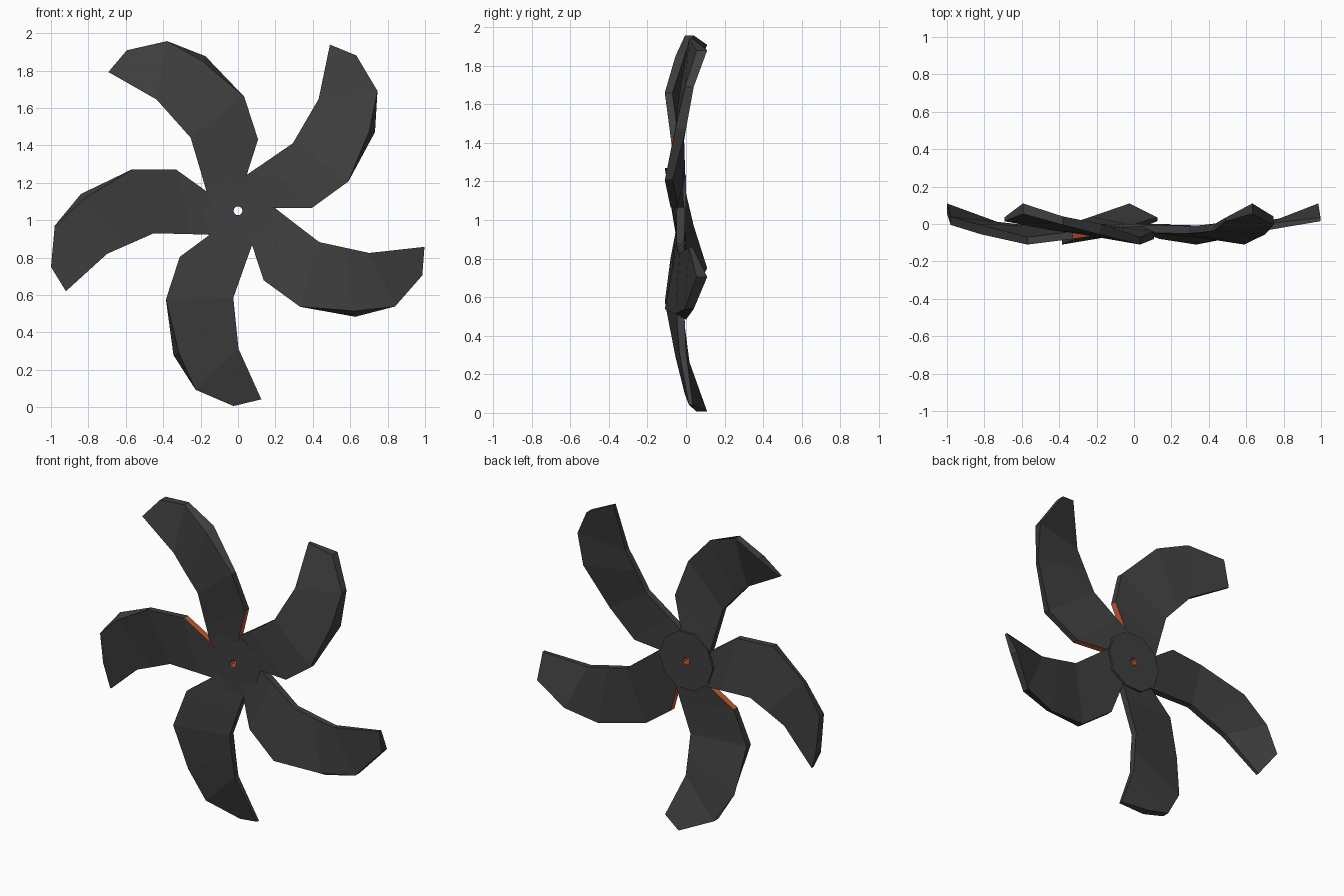
import bpy, math

if "Cube" in bpy.data.objects:
    bpy.data.objects.remove(bpy.data.objects["Cube"])

def material(name, rgb):
    m = bpy.data.materials.new(name)
    m.diffuse_color = (*rgb, 1)
    m.use_nodes = True
    m.node_tree.nodes["Principled BSDF"].inputs["Base Color"].default_value = m.diffuse_color
    return m

dark = material("dark grey", (0.05, 0.05, 0.05))
orange = material("orange", (0.55, 0.10, 0.03))
HUB_Z = 1.05

def mesh_object(name, verts, faces, orange_faces=()):
    me = bpy.data.meshes.new(name)
    me.from_pydata(verts, [], faces)
    me.materials.append(dark)
    me.materials.append(orange)
    for i in orange_faces:
        me.polygons[i].material_index = 1
    ob = bpy.data.objects.new(name, me)
    ob.location.z = HUB_Z
    bpy.context.collection.objects.link(ob)
    return ob

# Blade edges relative to the hub centre: (x, z, front y, back y)
leading = [(-0.05, 0.055, -0.047, -0.003), (-0.33, 0.22, -0.08, -0.04),
           (-0.57, 0.22, -0.11, -0.07), (-0.84, 0.09, -0.055, 0.0),
           (-0.98, -0.08, -0.005, 0.04), (-1.0, -0.30, 0.055, 0.11)]
trailing = [(-0.05, -0.13, -0.047, -0.003), (-0.25, -0.125, -0.049, -0.006),
            (-0.45, -0.12, -0.05, -0.01), (-0.575, -0.175, -0.045, -0.006),
            (-0.70, -0.23, -0.035, 0.0), (-0.92, -0.43, 0.015, 0.035)]

# Each section gives four points: front leading, front trailing, back trailing, back leading
verts = []
for i, (l, t) in enumerate(zip(leading, trailing)):
    inset = 0.022 if i == 3 else 0
    verts += [(l[0] + inset, l[2], l[1] - inset), (t[0], t[2], t[1]),
              (t[0], t[3], t[1]), (l[0], l[3], l[1])]
faces, orange_faces = [(0, 1, 2, 3)], []
for s in range(len(leading) - 1):
    for k in range(4):
        a, b = 4 * s + k, 4 * s + (k + 1) % 4
        if s == 0 and k == 3:          # painted inner leading edge
            orange_faces.append(len(faces))
        faces.append((a, a + 4, b + 4, b))
e = len(verts) - 4
faces.append((e + 3, e + 2, e + 1, e))

# Five swept blades
for n in range(5):
    blade = mesh_object(f"blade_{n + 1}", verts, faces, orange_faces)
    blade.rotation_euler.y = math.radians(72 * n)

# Hub ring with small centre hole
N = 10
hub_v, hub_f = [], []
for i in range(N):
    a = math.tau * i / N
    for r, y in ((0.19, -0.05), (0.19, 0), (0.024, 0), (0.024, -0.05)):
        hub_v.append((r * math.cos(a), y, r * math.sin(a)))
for i in range(N):
    j = (i + 1) % N
    for k in range(4):
        m = (k + 1) % 4
        hub_f.append((4 * i + k, 4 * j + k, 4 * j + m, 4 * i + m))
# Orange hole wall
hub = mesh_object("hub", hub_v, hub_f, [4 * i + 2 for i in range(N)])

# The blade roots stop outside the hole: pull their inner ends out to the hub
for ob in bpy.data.objects:
    if ob.name.startswith("blade"):
        for v in ob.data.vertices[:4]:
            v.co.x -= 0.05

# Consistent outward normals
import bmesh
for ob in bpy.data.objects:
    bm = bmesh.new()
    bm.from_mesh(ob.data)
    bmesh.ops.recalc_face_normals(bm, faces=bm.faces)
    bm.to_mesh(ob.data)
    bm.free()
